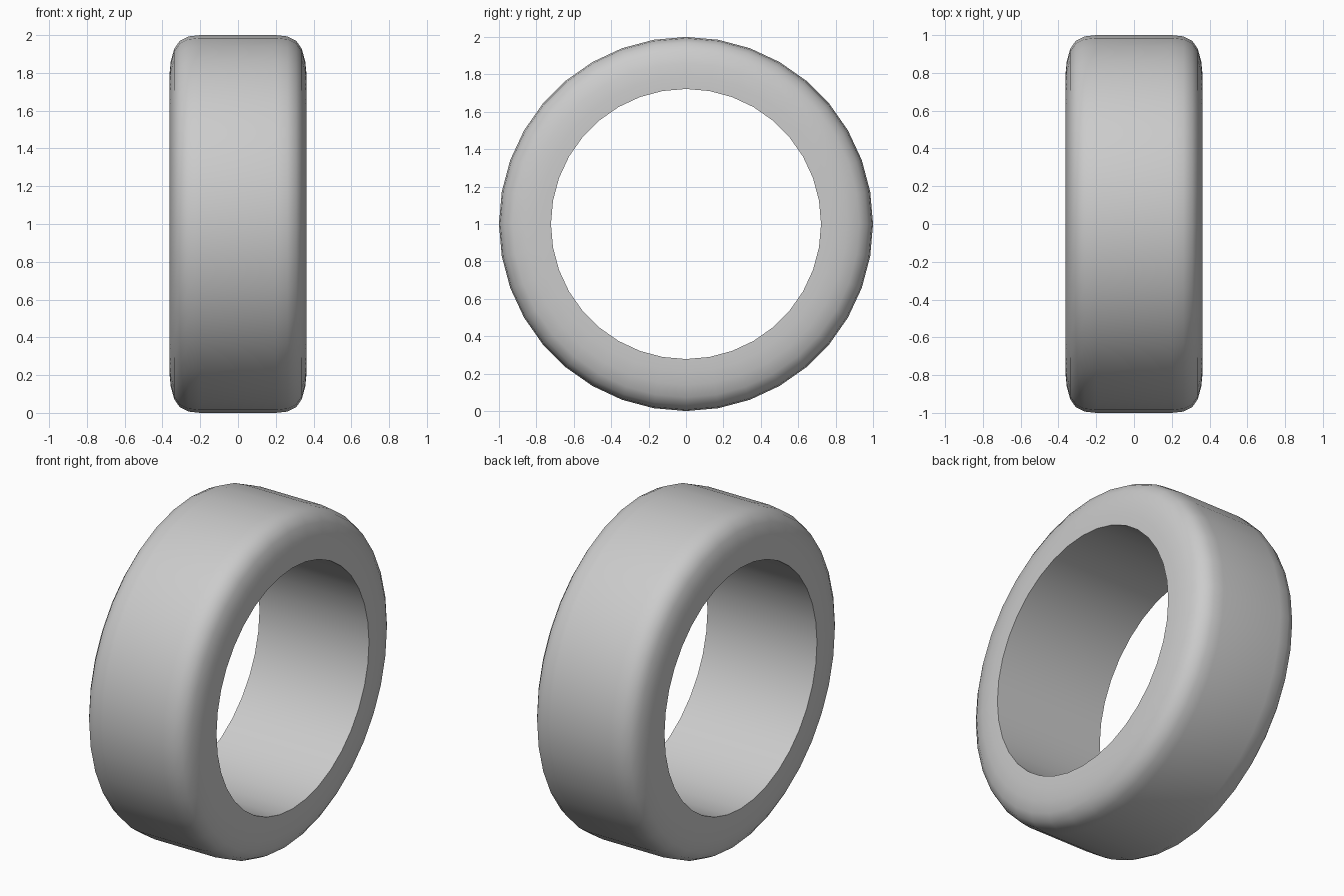
import bpy, bmesh, math
from mathutils import Matrix, Vector

if "Cube" in bpy.data.objects:
    bpy.data.objects.remove(bpy.data.objects["Cube"])

SIDES = 36
# Half cross-section: (x, radius) from the inner rim edge to the tread
half = [(0.363, 0.722), (0.363, 0.79), (0.356, 0.86), (0.338, 0.927),
        (0.308, 0.97), (0.262, 0.993), (0.20, 1.0)]
profile = half + [(-x, r) for x, r in reversed(half)]

# Tyre ring: spin the closed cross-section around the x axis
bm = bmesh.new()
rings = []
for i in range(SIDES):
    rot = Matrix.Rotation(math.tau * i / SIDES, 3, 'X')
    rings.append([bm.verts.new(rot @ Vector((x, 0, r)) + Vector((0, 0, 1)))
                  for x, r in profile])
n = len(profile)
for i in range(SIDES):
    a, b = rings[i], rings[(i + 1) % SIDES]
    for j in range(n):
        k = (j + 1) % n
        bm.faces.new((a[j], a[k], b[k], b[j]))
bmesh.ops.recalc_face_normals(bm, faces=bm.faces)

mesh = bpy.data.meshes.new("tyre")
bm.to_mesh(mesh)
bm.free()
tyre = bpy.data.objects.new("tyre", mesh)
bpy.context.collection.objects.link(tyre)

# Smooth shading with sharp inner rim edges
bpy.context.view_layer.objects.active = tyre
tyre.select_set(True)
bpy.ops.object.shade_smooth_by_angle(angle=math.radians(40))
